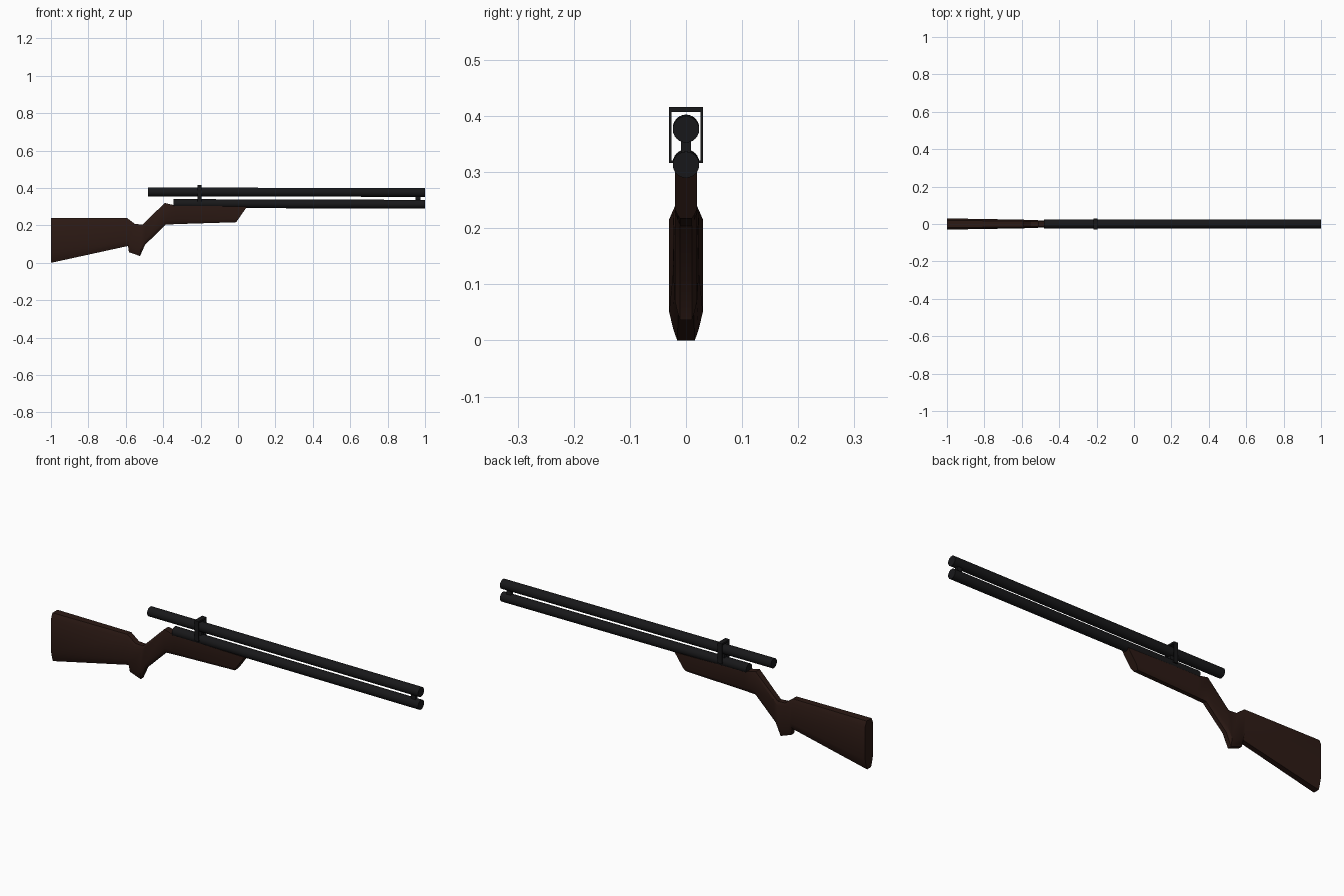
import bpy, bmesh
from math import pi, atan2, hypot
from mathutils import Vector

if "Cube" in bpy.data.objects:
    bpy.data.objects.remove(bpy.data.objects["Cube"])


def material(name, rgb):
    m = bpy.data.materials.new(name)
    m.diffuse_color = (*rgb, 1)
    m.use_nodes = True
    m.node_tree.nodes["Principled BSDF"].inputs["Base Color"].default_value = m.diffuse_color
    return m


wood = material("dark_wood", (0.025, 0.010, 0.007))
metal = material("dark_metal", (0.009, 0.009, 0.010))


def finish(name, bm, mat, angle=None):
    bmesh.ops.recalc_face_normals(bm, faces=bm.faces[:])
    me = bpy.data.meshes.new(name)
    bm.to_mesh(me)
    bm.free()
    ob = bpy.data.objects.new(name, me)
    bpy.context.collection.objects.link(ob)
    me.materials.append(mat)
    if angle:
        bpy.ops.object.select_all(action='DESELECT')
        ob.select_set(True)
        bpy.context.view_layer.objects.active = ob
        bpy.ops.object.shade_smooth_by_angle(angle=angle)
    return ob


def tube(name, x0, z0, x1, z1, r):
    bm = bmesh.new()
    bmesh.ops.create_cone(bm, cap_ends=True, segments=24, radius1=r, radius2=r,
                          depth=hypot(x1 - x0, z1 - z0))
    ob = finish(name, bm, metal, pi / 6)
    ob.location = ((x0 + x1) / 2, 0, (z0 + z1) / 2)
    ob.rotation_euler = (0, pi / 2 - atan2(z1 - z0, x1 - x0), 0)


def box(name, x, y, z):
    bm = bmesh.new()
    bmesh.ops.create_cube(bm, size=1)
    for v in bm.verts:
        v.co = Vector([(a[0] + a[1]) / 2 + c * (a[1] - a[0])
                       for a, c in zip((x, y, z), v.co)])
    finish(name, bm, metal)


# Stock: lofted sections (top x, top z, bottom x, bottom z, half width, top width ratio)
stations = [
    (-1.0, .24, -1.0, .0, .030, .65),
    (-.594, .24, -.588, .09, .023, .65),
    (-.55, .207, -.583, .057, .021, .65),
    (-.51, .205, -.524, .036, .020, .65),
    (-.492, .222, -.497, .096, .020, .65),
    (-.392, .32, -.387, .204, .020, .8),
    (-.337, .307, -.33, .207, .020, 1),
    (.048, .30, -.01, .217, .020, 1),
]
bm = bmesh.new()
rings = []
for tx, tz, bx, bz, w, k in stations:
    top, bot = Vector((tx, 0, tz)), Vector((bx, 0, bz))
    half = [(0, k), (.1, 1), (.79, 1), (.92, .75), (1, .52)]
    sec = [(t, f) for t, f in half] + [(t, -f) for t, f in reversed(half)]
    rings.append([bm.verts.new(top.lerp(bot, t) + Vector((0, f * w, 0))) for t, f in sec])
for a, b in zip(rings, rings[1:]):
    for i in range(len(a)):
        j = (i + 1) % len(a)
        bm.faces.new((a[i], a[j], b[j], b[i]))
bm.faces.new(rings[0])
bm.faces.new(rings[-1])
finish("stock", bm, wood, pi / 6)

# Barrel and the tube below it
tube("upper_barrel", -.48, .379, 1, .376, .0235)
tube("lower_tube", -.345, .317, 1, .313, .0235)

# Front spacer joining the tubes
box("front_spacer", (.95, .975), (-.009, .009), (.32, .37))

# Rear band: rectangular frame around the upper barrel
bx = (-.217, -.194)
box("band_top", bx, (-.03, .03), (.407, .416))
box("band_base", bx, (-.03, .03), (.316, .321))
for s, side in ((-1, "front"), (1, "back")):
    box("band_side_" + side, bx, sorted((s * .026, s * .03)), (.316, .416))
# Rear spacer between the tubes
box("rear_spacer", bx, (-.009, .009), (.32, .37))
